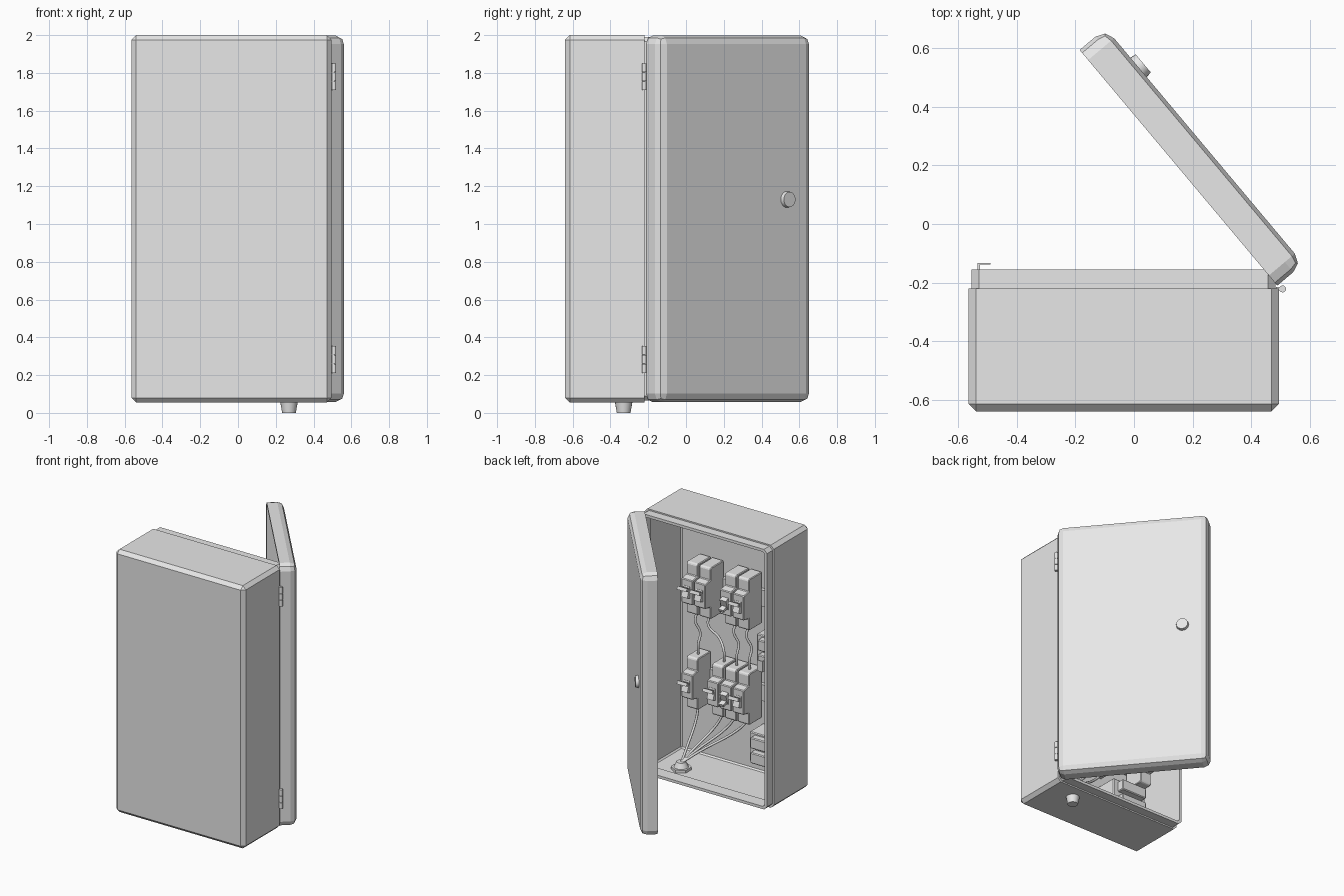
import bpy, bmesh, math
from mathutils import Vector, Matrix

cube = bpy.data.objects.get("Cube")
if cube:
    bpy.data.objects.remove(cube)

GREY = (0.8, 0.8, 0.8, 1)
mat = bpy.data.materials.new("light_grey")
mat.use_nodes = True
mat.diffuse_color = GREY
mat.node_tree.nodes["Principled BSDF"].inputs["Base Color"].default_value = GREY


def finish(bm, name, smooth=False):
    bmesh.ops.recalc_face_normals(bm, faces=bm.faces)
    me = bpy.data.meshes.new(name)
    bm.to_mesh(me)
    bm.free()
    ob = bpy.data.objects.new(name, me)
    bpy.context.collection.objects.link(ob)
    me.materials.append(mat)
    if smooth:
        bpy.ops.object.select_all(action='DESELECT')
        ob.select_set(True)
        bpy.context.view_layer.objects.active = ob
        bpy.ops.object.shade_smooth_by_angle(angle=math.radians(35))
    return ob


def add_box(bm, lo, hi):
    lo, hi = Vector(lo), Vector(hi)
    size = hi - lo
    m = Matrix.Translation((lo + hi) / 2) @ Matrix.Diagonal((*size, 1))
    return bmesh.ops.create_cube(bm, size=1, matrix=m)["verts"]


def bevel(ob, width, segments=1):
    b = ob.modifiers.new("bevel", 'BEVEL')
    b.width, b.segments = width, segments
    b.limit_method, b.angle_limit = 'ANGLE', math.radians(40)


def shell(name, lo, hi, open_dirs, edge, wall, segments=1, smooth=False):
    """Hollow box, open towards the given y directions."""
    bm = bmesh.new()
    add_box(bm, lo, hi)
    bm.normal_update()
    gone = [f for f in bm.faces if any(f.normal.y * d > 0.9 for d in open_dirs)]
    bmesh.ops.delete(bm, geom=gone, context='FACES')
    # The first remaining faces keep their outward winding
    me = bpy.data.meshes.new(name)
    bm.to_mesh(me)
    bm.free()
    ob = bpy.data.objects.new(name, me)
    bpy.context.collection.objects.link(ob)
    me.materials.append(mat)
    if smooth:
        bpy.ops.object.select_all(action='DESELECT')
        ob.select_set(True)
        bpy.context.view_layer.objects.active = ob
        bpy.ops.object.shade_smooth_by_angle(angle=math.radians(35))
    bevel(ob, edge, segments)
    s = ob.modifiers.new("wall", 'SOLIDIFY')
    s.thickness, s.offset = wall, -1
    return ob


def cylinder(bm, centre, r1, r2, depth, axis='Z', sides=20):
    rot = Matrix.Rotation(math.radians(-90), 4, 'X') if axis == 'Y' else Matrix()
    bmesh.ops.create_cone(bm, cap_ends=True, segments=sides, radius1=r1, radius2=r2,
                          depth=depth, matrix=Matrix.Translation(centre) @ rot)


# Cabinet with its raised sealing lip
shell("cabinet_body", (-0.565, -0.64, 0.055), (0.495, -0.22, 2.0), [1], 0.025, 0.028)
shell("cabinet_lip", (-0.555, -0.25, 0.065), (0.483, -0.155, 1.99), [1, -1], 0.025, 0.022)

# Door and its round knob, swung open
swing = Matrix.Rotation(math.radians(-50), 4, 'Z')
door = shell("door", (-0.575, 0.24, 0.057), (0.476, 0.356, 1.998), [-1], 0.045, 0.02, 2)
door.matrix_world = swing
bm = bmesh.new()
cylinder(bm, (-0.4, 0.362, 1.13), 0.045, 0.04, 0.03, 'Y', 24)
cylinder(bm, (-0.4, 0.335, 1.13), 0.02, 0.02, 0.06, 'Y')
finish(bm, "door_knob", True).matrix_world = swing

# Hinges of three knuckles with a leaf
for name, z in (("upper_hinge", 1.78), ("lower_hinge", 0.283)):
    bm = bmesh.new()
    for k in (-1, 0, 1):
        cylinder(bm, (0.508, -0.222, z + k * 0.048), 0.012, 0.012, 0.045, sides=12)
    add_box(bm, (0.485, -0.228, z - 0.07), (0.508, -0.216, z + 0.07))
    finish(bm, name, True)

# Catch hook on the lip
bm = bmesh.new()
add_box(bm, (-0.535, -0.2, 1.09), (-0.527, -0.133, 1.17))
add_box(bm, (-0.535, -0.139, 1.09), (-0.49, -0.133, 1.17))
finish(bm, "catch_hook")

# Cable gland through the floor
GX, GY = 0.27, -0.33
bm = bmesh.new()
cylinder(bm, (GX, GY, 0.03), 0.036, 0.047, 0.06)
cylinder(bm, (GX, GY, 0.092), 0.07, 0.07, 0.02, sides=6)
cylinder(bm, (GX, GY, 0.12), 0.05, 0.032, 0.04)
finish(bm, "cable_gland", True)

# Mounting rails behind the breaker rows
WALL = -0.615
ROWS = {"upper": 1.38, "lower": 0.68}
for row, z in ROWS.items():
    bm = bmesh.new()
    add_box(bm, (-0.5, WALL, z - 0.06), (0.33, WALL + 0.03, z + 0.06))
    finish(bm, row + "_rail")


def breaker(name, x, z, lever_up):
    """Stepped side profile extruded across the width, plus a toggle."""
    w = 0.092
    half = [(0.02, 0.19), (0.165, 0.19), (0.175, 0.18), (0.175, 0.10), (0.235, 0.09), (0.235, 0)]
    prof = half + [(y, -h) for y, h in reversed(half[:-1])]
    bm = bmesh.new()
    face = bm.faces.new([bm.verts.new((x - w, WALL + y, z + h)) for y, h in prof])
    ext = bmesh.ops.extrude_face_region(bm, geom=[face])["geom"]
    bmesh.ops.translate(bm, vec=(w, 0, 0), verts=[v for v in ext if isinstance(v, bmesh.types.BMVert)])
    bevel(finish(bm, name), 0.005)
    # Toggle with a cross bar
    bm = bmesh.new()
    s = 1 if lever_up else -1
    tilt = Matrix.Translation((x - w / 2, WALL + 0.235, z)) @ Matrix.Rotation(math.radians(20 * s), 4, 'X')
    parts = add_box(bm, (-0.026, -0.02, -0.04), (0.026, 0.02, 0.04))
    parts += add_box(bm, (-0.02, 0, s * 0.02 - 0.01), (0.02, 0.06, s * 0.02 + 0.01))
    if lever_up:
        parts += add_box(bm, (-0.04, 0.05, 0.008), (0.04, 0.07, 0.032))
    bmesh.ops.transform(bm, matrix=tilt, verts=parts)
    finish(bm, name + "_toggle")


def wire(name, points):
    cu = bpy.data.curves.new(name, 'CURVE')
    cu.dimensions = '3D'
    cu.bevel_depth, cu.bevel_resolution, cu.resolution_u = 0.009, 2, 6
    sp = cu.splines.new('BEZIER')
    sp.bezier_points.add(len(points) - 1)
    for bp, p in zip(sp.bezier_points, points):
        bp.co = p
        bp.handle_left_type = bp.handle_right_type = 'AUTO'
    cu.materials.append(mat)
    bpy.context.collection.objects.link(bpy.data.objects.new(name, cu))


def slot_x(slot):
    return 0.305 - 0.105 * slot


# Breakers, slot numbers run from the hinge side
SLOTS = {"upper": (0, 1, 3, 4, 7), "lower": (0, 2, 3, 4, 7)}
for row, z in ROWS.items():
    for slot in SLOTS[row]:
        breaker(f"{row}_breaker_{slot}", slot_x(slot), z, slot != 3)

# Wires between the rows, then down to the gland
WY = WALL + 0.1
for n, (a, b) in enumerate(zip(SLOTS["upper"][:4], SLOTS["lower"][:4])):
    xa, xb = slot_x(a) - 0.046, slot_x(b) - 0.046
    wire(f"link_wire_{n}", [(xa, WY, 1.2), (xa + 0.012, WY + 0.02, 1.12),
                            ((xa + xb) / 2 - 0.015, WY, 1.03),
                            (xb - 0.01, WY + 0.015, 0.95), (xb, WY, 0.86)])
    wire(f"supply_wire_{n}", [(xb, WY, 0.5), (xb * 0.8 + GX * 0.2, WY + 0.02, 0.4),
                              (xb * 0.25 + GX * 0.75, GY - 0.06, 0.22), (GX, GY, 0.13)])

# Relay block and terminal box near the latch side
for name, x0, x1, z0, z1 in (("relay_block", -0.48, -0.26, 0.96, 1.18),
                             ("terminal_box", -0.48, -0.2, 0.22, 0.44)):
    bm = bmesh.new()
    add_box(bm, (x0, WALL, z0), (x1, WALL + 0.16, z1))
    mid = (z0 + z1) / 2
    for c in (mid - 0.055, mid + 0.055):
        add_box(bm, (x0 + 0.03, WALL + 0.1, c - 0.04), (x1 - 0.04, WALL + 0.21, c + 0.04))
    bevel(finish(bm, name), 0.006)
